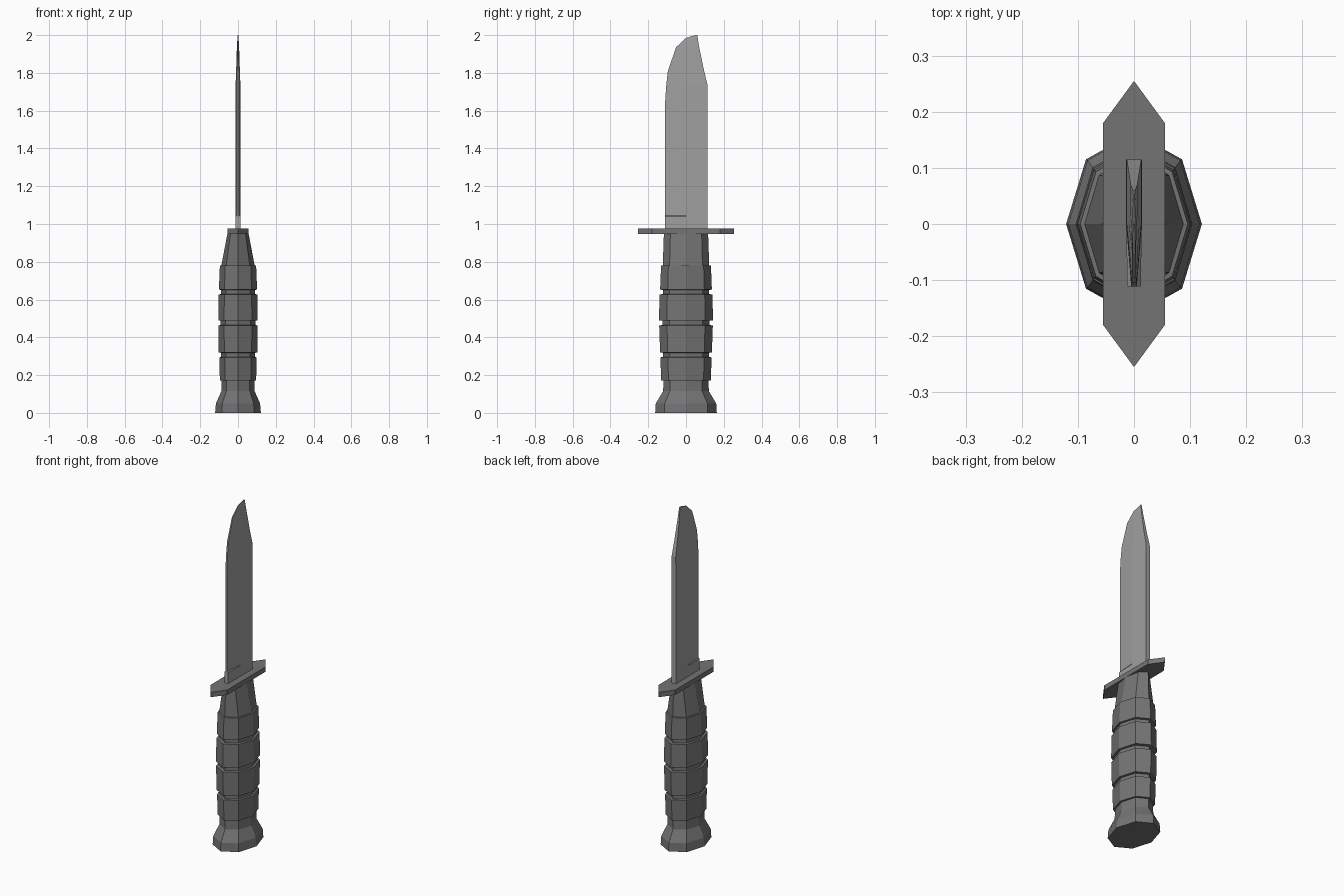
import bpy, bmesh
from math import sin, cos, pi

if "Cube" in bpy.data.objects:
    bpy.data.objects.remove(bpy.data.objects["Cube"])


def material(name, grey):
    mat = bpy.data.materials.new(name)
    mat.diffuse_color = (grey, grey, grey, 1)
    mat.use_nodes = True
    mat.node_tree.nodes["Principled BSDF"].inputs["Base Color"].default_value = mat.diffuse_color
    return mat


dark = material("dark_grip", .175)
steel = material("steel", .35)


def loft(name, rings, mat):
    """Skin a stack of equal-length vertex rings and cap both ends."""
    bm = bmesh.new()
    loops = [[bm.verts.new(p) for p in ring] for ring in rings]
    n = len(loops[0])
    for a, b in zip(loops, loops[1:]):
        for i in range(n):
            j = (i + 1) % n
            bm.faces.new((a[i], a[j], b[j], b[i]))
    bm.faces.new(loops[0][::-1])
    bm.faces.new(loops[-1])
    bmesh.ops.recalc_face_normals(bm, faces=bm.faces[:])
    mesh = bpy.data.meshes.new(name)
    bm.to_mesh(mesh)
    bm.free()
    mesh.materials.append(mat)
    obj = bpy.data.objects.new(name, mesh)
    bpy.context.collection.objects.link(obj)
    return obj


def octagon(rx, ry, z):
    return [(rx * cos(i * pi / 4), ry * sin(i * pi / 4), z) for i in range(8)]


# Handle: flared pommel, four grip bands with grooves, tapered neck (rx, ry, z)
handle_profile = [
    (.121, .163, 0), (.117, .160, .05), (.088, .121, .115), (.086, .119, .171),
    (.096, .131, .172), (.099, .136, .294),
    (.089, .122, .296), (.089, .122, .318),
    (.102, .137, .32), (.104, .142, .463),
    (.093, .124, .465), (.093, .124, .488),
    (.104, .143, .49), (.102, .140, .627),
    (.091, .122, .629), (.091, .122, .651),
    (.101, .137, .653), (.096, .132, .78),
    (.088, .123, .781), (.056, .117, .95),
]
loft("handle", [octagon(*p) for p in handle_profile], dark)

# Guard: flat plate with pointed ends
plate = [(0, -.255), (.055, -.18), (.055, .18), (0, .255), (-.055, .18), (-.055, -.18)]
loft("guard", [[(x, y, z) for x, y in plate] for z in (.948, .977)], dark)

# Blade stations: z, edge y, ridge y, spine y, edge half-thickness, body half-thickness
blade_stations = [
    (.965, -.111, 0, .115, .012, .014),
    (1.041, -.111, 0, .115, .012, .014),
    (1.046, -.111, 0, .115, .005, .014),
    (1.635, -.111, 0, .115, .005, .014),
    (1.73, -.105, 0, .115, .005, .013),
    (1.81, -.096, .005, .096, .004, .010),
    (1.935, -.053, .02, .070, .003, .006),
    (1.985, 0, .035, .062, .002, .003),
    (2.0, .05, .056, .060, .001, .0015),
]
loft("blade", [[(-e, ye, z), (e, ye, z), (t, yr, z), (t, ys, z), (-t, ys, z), (-t, yr, z)]
               for z, ye, yr, ys, e, t in blade_stations], steel)
